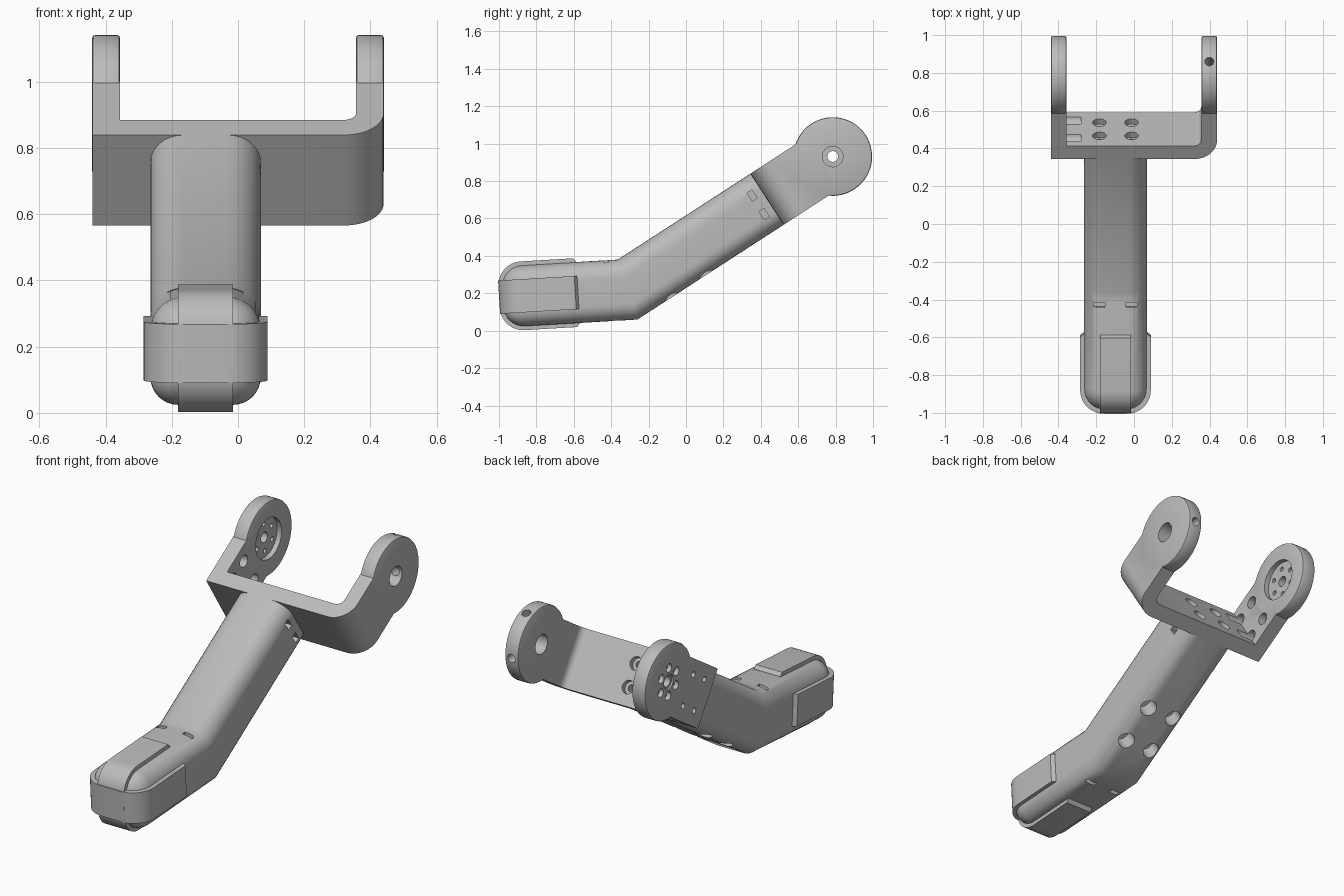
import bpy, bmesh, math
from math import pi, sin, cos, radians
from mathutils import Matrix, Vector

cube = bpy.data.objects.get("Cube")
if cube:
    bpy.data.objects.remove(cube, do_unlink=True)

gray = bpy.data.materials.new("matte_gray")
gray.use_nodes = True
gray.diffuse_color = (0.5, 0.5, 0.5, 1)
gray.node_tree.nodes["Principled BSDF"].inputs["Base Color"].default_value = (0.5, 0.5, 0.5, 1)

ARM_X = -0.098          # the limb sits off centre
HALF_W, HALF_H = 0.167, 0.163
WALL = 0.083
HUB = 0.42              # distance from bracket base to the pivot

# Local frames: x across, y along the limb, z perpendicular to it
upper = Matrix.Translation((0, 0.4325, 0.7025)) @ Matrix.Rotation(radians(33), 4, 'X')
lower = Matrix.Translation((0, -0.3125, 0.22)) @ Matrix.Rotation(radians(3.4), 4, 'X')
elbow = Matrix.Translation((0, -0.3125, 0.22)) @ Matrix.Rotation(radians(18.2), 4, 'X')


def make(name, bm, frame=None):
    bmesh.ops.recalc_face_normals(bm, faces=bm.faces)
    mesh = bpy.data.meshes.new(name)
    bm.to_mesh(mesh)
    bm.free()
    ob = bpy.data.objects.new(name, mesh)
    bpy.context.collection.objects.link(ob)
    if frame:
        mesh.transform(frame)
    mesh.materials.append(gray)
    return ob


def loft(name, rings, frame=None):
    bm = bmesh.new()
    loops = [[bm.verts.new(p) for p in ring] for ring in rings]
    n = len(loops[0])
    for a, b in zip(loops, loops[1:]):
        for i in range(n):
            j = (i + 1) % n
            bm.faces.new((a[i], a[j], b[j], b[i]))
    bm.faces.new(loops[0])
    bm.faces.new(loops[-1])
    return make(name, bm, frame)


def cylinder(name, frame, center, axis, r, depth, segs=32, bevel=0):
    bm = bmesh.new()
    turn = Vector(axis).to_track_quat('Z', 'Y').to_matrix().to_4x4()
    bmesh.ops.create_cone(bm, cap_ends=True, segments=segs, radius1=r, radius2=r, depth=depth)
    if bevel:
        rim = [e for e in bm.edges if abs(e.verts[0].co.z - e.verts[1].co.z) < 1e-5]
        bmesh.ops.bevel(bm, geom=rim, offset=bevel, segments=2, profile=0.5, affect='EDGES')
    return make(name, bm, frame @ Matrix.Translation(center) @ turn)


def box(name, frame, center, size):
    bm = bmesh.new()
    bmesh.ops.create_cube(bm, size=1)
    return make(name, bm, frame @ Matrix.Translation(center) @ Matrix.Diagonal((*size, 1)))


def combine(ob, others, op='DIFFERENCE'):
    bpy.context.view_layer.objects.active = ob
    for other in others:
        mod = ob.modifiers.new("cut", 'BOOLEAN')
        mod.operation, mod.solver, mod.object = op, 'EXACT', other
        bpy.ops.object.modifier_apply(modifier=mod.name)
        bpy.data.objects.remove(other, do_unlink=True)


def arc(cx, cy, r, start, end, n=8):
    return [(cx + r * cos(radians(start + (end - start) * i / n)),
             cy + r * sin(radians(start + (end - start) * i / n))) for i in range(n + 1)]


def section(frame, along, inset=0, stretch=1):
    w, h = HALF_W - inset, HALF_H - inset
    rt, rb = max(0.1 - inset, 0.006), max(0.085 - inset, 0.006)
    pts = (arc(w - rt, h - rt, rt, 0, 90) + arc(rt - w, h - rt, rt, 90, 180)
           + arc(rb - w, rb - h, rb, 180, 270) + arc(w - rb, rb - h, rb, 270, 360))
    return [frame @ Vector((ARM_X + x, along, z * stretch)) for x, z in pts]


# Bracket: U-shaped strap with one rounded corner, plus round ears
outline = ([(-0.44, HUB), (-0.44, 0)] + arc(0.32, 0.12, 0.12, -90, 0) + [(0.44, HUB), (0.44 - WALL, HUB)]
           + arc(0.317, WALL + 0.04, 0.04, 0, -90, 5) + [(WALL - 0.44, WALL), (WALL - 0.44, HUB)])
bracket = loft("bracket", [[(x, y, z) for x, y in outline] for z in (-HALF_H, HALF_H)], upper)
ear_x = 0.44 - WALL / 2
combine(bracket, [cylinder("ear", upper, (s * ear_x, HUB, 0), (1, 0, 0), 0.21, WALL + 0.0005, 72, 0.008)
                  for s in (-1, 1)], 'UNION')

cuts = []
# Right ear: shallow hub pocket, centre hole and ring of stepped screw holes
cuts.append(cylinder("pocket", upper, (-0.345, HUB, 0), (1, 0, 0), 0.115, 0.08, 48))
cuts.append(cylinder("hub_hole", upper, (-0.4, HUB, 0), (1, 0, 0), 0.029, 0.2))
cuts.append(cylinder("hub_recess", upper, (-0.44, HUB, 0), (1, 0, 0), 0.042, 0.02))
for k in range(6):
    y, z = HUB + 0.078 * cos(k * pi / 3), 0.078 * sin(k * pi / 3)
    cuts.append(cylinder("ring_hole", upper, (-0.4, y, z), (1, 0, 0), 0.013, 0.2, 16))
    cuts.append(cylinder("ring_bore", upper, (-0.44, y, z), (1, 0, 0), 0.024, 0.05, 20))
# Four strap screws with wide bores on the inside that run into the base
for y in (0.092, 0.21):
    for z in (-0.085, 0.085):
        cuts.append(cylinder("strap_hole", upper, (-0.4, y, z), (1, 0, 0), 0.016, 0.2, 16))
        cuts.append(cylinder("strap_bore", upper, (-0.34, y, z), (1, 0, 0), 0.034, 0.12, 24))
# Base screws
for x in (-0.085, 0.085):
    for z in (-0.064, 0.064):
        cuts.append(cylinder("base_hole", upper, (ARM_X + x, 0.05, z), (0, 1, 0), 0.019, 0.2, 20))
        cuts.append(cylinder("base_bore", upper, (ARM_X + x, 0.09, z), (0, 1, 0), 0.036, 0.08, 28))
# Left ear: pivot hole and two radial pin holes
cuts.append(cylinder("pivot_hole", upper, (0.4, HUB, 0), (1, 0, 0), 0.055, 0.2, 40))
for a in (radians(36), radians(-36)):
    d = (0, cos(a), sin(a))
    cuts.append(cylinder("pin_hole", upper, (ear_x, HUB + 0.15 * d[1], 0.15 * d[2]), d, 0.024, 0.2, 20))
combine(bracket, cuts)

# Limb: bent rounded tube with a domed tip
rings = [section(upper, 0.001), section(elbow, 0, 0, 1.035)]
DOME, TIP = 0.11, -0.668
for i in range(9):
    t = i / 8 * pi / 2
    rings.append(section(lower, TIP + DOME - DOME * sin(t), DOME * (1 - cos(t))))
limb = loft("limb", rings)

cuts = []
for s in (-1, 1):
    x = ARM_X + s * 0.085
    for z in (-0.058, 0.06):      # side nut slots near the bracket
        cuts.append(box("nut_slot", upper, (ARM_X + s * 0.13, -0.055, z), (0.14, 0.032, 0.052)))
    for y in (-0.49, -0.71):      # access holes underneath
        cuts.append(cylinder("access_hole", upper, (x, y, -0.14), (0, 0, 1), 0.045, 0.14, 32))
    for y, z in ((-0.105, 0.16), (-0.075, -0.16)):   # slots by the elbow
        cuts.append(box("elbow_slot", lower, (x, y, z), (0.06, 0.024, 0.08)))
combine(limb, cuts)

# Crossing pads wrapped round the tip
def pad_outline(w, tip, r=0.125):
    half = [(w - 0.02, -0.265), (w, -0.28)]
    bend = arc(w - r, tip + r, r, 0, -90, 12)
    right = half + bend
    return right + [(-p, q) for p, q in reversed(right)]

flat = pad_outline(0.187, -0.688)
side_pad = loft("side_pad", [[(ARM_X + p, q, z) for p, q in flat] for z in (-0.089, 0.089)], lower)
tall = pad_outline(0.184, -0.687)
vertical_pad = loft("vertical_pad", [[(ARM_X + x, q, p) for p, q in tall] for x in (-0.083, 0.083)], lower)

# Smooth rounded surfaces, keep edges crisp
bpy.ops.object.select_all(action='DESELECT')
for ob in (bracket, limb, side_pad, vertical_pad):
    ob.select_set(True)
bpy.context.view_layer.objects.active = limb
bpy.ops.object.shade_smooth_by_angle(angle=radians(30))
